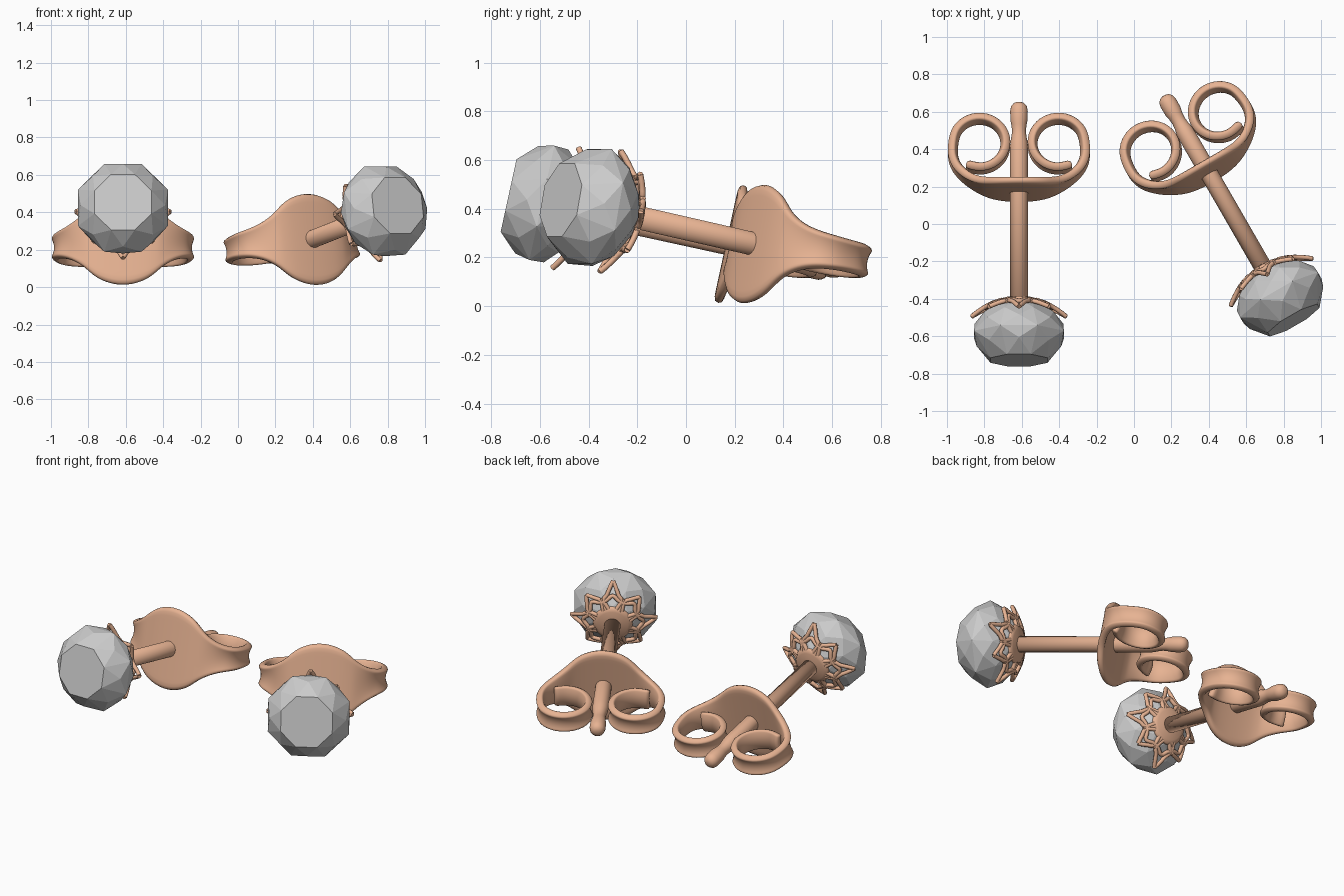
import bpy, bmesh
from math import sin, cos, pi, radians
from mathutils import Vector, Matrix

if "Cube" in bpy.data.objects:
    bpy.data.objects.remove(bpy.data.objects["Cube"])

# Local frame of one earring: x = across, y = along the post (back +), z = up,
# origin in the middle of the clutch plate.
gold = bpy.data.materials.new("rose_gold")
gold.diffuse_color = (0.80, 0.45, 0.29, 1)
gold.use_nodes = True
gold.node_tree.nodes["Principled BSDF"].inputs["Base Color"].default_value = gold.diffuse_color
parts = []


def add(name, data, mat=gold):
    ob = bpy.data.objects.new(name, data)
    bpy.context.collection.objects.link(ob)
    if mat:
        data.materials.append(mat)
    parts.append(ob)
    return ob


def mesh_object(name, verts, faces, mat=gold, smooth=True):
    me = bpy.data.meshes.new(name)
    bm = bmesh.new()
    vs = [bm.verts.new(v) for v in verts]
    for f in faces:
        bm.faces.new([vs[i] for i in f])
    bmesh.ops.remove_doubles(bm, verts=bm.verts, dist=1e-5)
    bmesh.ops.recalc_face_normals(bm, faces=bm.faces)
    for f in bm.faces:
        f.smooth = smooth
    bm.to_mesh(me)
    bm.free()
    return add(name, me, mat)


def catmull(pts, n):
    """Smooth sampling through control points of any dimension."""
    out = []
    for i in range(len(pts) - 1):
        a, b, c, d = (pts[max(i - 1, 0)], pts[i], pts[i + 1],
                      pts[min(i + 2, len(pts) - 1)])
        for k in range(n):
            t = k / n
            out.append([0.5 * (2 * q + (r - p) * t + (2 * p - 5 * q + 4 * r - s) * t * t
                               + (3 * q - p - 3 * r + s) * t ** 3)
                        for p, q, r, s in zip(a, b, c, d)])
    return out + [list(pts[-1])]


def lathe(name, profile, n=32):
    """Revolve (radius, y) points around the post axis."""
    verts = [(r * cos(2 * pi * k / n), y, r * sin(2 * pi * k / n))
             for r, y in profile for k in range(n)]
    faces = [(i * n + k, i * n + (k + 1) % n, (i + 1) * n + (k + 1) % n, (i + 1) * n + k)
             for i in range(len(profile) - 1) for k in range(n)]
    me_ob = None
    verts += [(0, profile[0][1], 0), (0, profile[-1][1], 0)]
    last = (len(profile) - 1) * n
    faces += [(k, (k + 1) % n, len(verts) - 2) for k in range(n)]
    faces += [(last + k, last + (k + 1) % n, len(verts) - 1) for k in range(n)]
    return mesh_object(name, verts, faces)


def cup_y(r):
    return -0.60 - 1.5 * r * r


# Faceted gem: hull of staggered octagonal rings (radius, y, phase)
rings = [(0.165, -0.935, 0.5), (0.226, -0.858, 0), (0.26, -0.795, 0.5),
         (0.237, -0.735, 0), (0.20, -0.685, 0.5), (0.115, -0.62, 0)]
bm = bmesh.new()
for r, y, ph in rings:
    for k in range(8):
        a = (k + ph) * pi / 4
        bm.verts.new((r * cos(a), y, r * sin(a)))
bmesh.ops.convex_hull(bm, input=bm.verts)
bmesh.ops.dissolve_limit(bm, angle_limit=radians(2), verts=bm.verts, edges=bm.edges)
bmesh.ops.recalc_face_normals(bm, faces=bm.faces)
gem_mesh = bpy.data.meshes.new("gem")
bm.to_mesh(gem_mesh)
bm.free()
add("gem", gem_mesh, None)

# Post with a friction notch and rounded tip
lathe("post", [(0.048, -0.615), (0.048, 0.22), (0.046, 0.26), (0.040, 0.29), (0.037, 0.32),
               (0.040, 0.35), (0.046, 0.38), (0.047, 0.43), (0.042, 0.455), (0.028, 0.471),
               (0.012, 0.477)])

# Solid hub of the setting
hub_r = [0.03, 0.06, 0.09, 0.112]
lathe("setting_hub", [(r, cup_y(r) + 0.010) for r in hub_r]
      + [(0.118, cup_y(0.118))] + [(r, cup_y(r) - 0.010) for r in reversed(hub_r)])

# Filigree: eight pointed wire petals, alternately long and short, plus a ring
cu = bpy.data.curves.new("filigree_cup", 'CURVE')
cu.dimensions = '3D'
cu.bevel_depth = 0.0125
cu.bevel_resolution = 2
cu.use_fill_caps = True


def wire(polar, closed=False):
    sp = cu.splines.new('POLY')
    sp.points.add(len(polar) - 1)
    for p, (r, a) in zip(sp.points, polar):
        p.co = (r * cos(a), cup_y(r), r * sin(a), 1)
    sp.use_cyclic_u = closed


for k in range(8):
    a0 = k * pi / 4
    tip = 0.252 if k % 2 == 0 else 0.222
    half = [(0.105, 13), (0.135, 18), (0.165, 18.5), (0.187, 10), (tip, 0)]
    for s in (1, -1):
        wire(catmull([(r, a0 + s * radians(d)) for r, d in half], 3))
    wire([(0.10, a0 + pi / 8), (0.172, a0 + pi / 8)])
    wire(catmull([(0.15, a0 - pi / 8), (0.158, a0 - 0.2), (0.178, a0),
                  (0.158, a0 + 0.2), (0.15, a0 + pi / 8)], 3))
add("filigree_cup", cu)

# Butterfly clutch: strip with a round middle whose ends curl into scrolls
half = [(0, 0, 0.25), (0.06, 0.001, 0.243), (0.12, 0.005, 0.22), (0.165, 0.012, 0.188),
        (0.21, 0.024, 0.145), (0.255, 0.043, 0.112), (0.30, 0.073, 0.088),
        (0.34, 0.115, 0.074), (0.364, 0.175, 0.067)]
for deg in range(0, 301, 30):
    a = radians(deg)
    half.append((0.211 + 0.152 * cos(a), 0.25 + 0.146 * sin(a), 0.063))
path = catmull([(-x, y, h) for x, y, h in reversed(half[1:])] + half, 2)
cols = 10
verts, faces = [], []
for i, (x, y, h) in enumerate(path):
    p, q = path[max(i - 1, 0)], path[min(i + 1, len(path) - 1)]
    inward = Vector((p[1] - q[1], q[0] - p[0])).normalized()
    groove = 0.018 * min(1, max(0, (0.16 - h) / 0.08))
    for j in range(cols + 1):
        t = 2 * j / cols - 1
        g = groove * (1 - t * t)
        verts.append((x + inward.x * g, y + inward.y * g, h * t))
w = cols + 1
for i in range(len(path) - 1):
    for j in range(cols):
        faces.append((i * w + j, i * w + j + 1, (i + 1) * w + j + 1, (i + 1) * w + j))
clutch = mesh_object("butterfly_clutch", verts, faces)
sol = clutch.modifiers.new("thickness", 'SOLIDIFY')
sol.thickness = 0.042
sol.offset = 0
sub = clutch.modifiers.new("round", 'SUBSURF')
sub.levels = sub.render_levels = 1

# Place the pair: (location, yaw, downward tilt)
poses = [((-0.615, 0.185, 0.255), 0, 12.3), ((0.395, 0.28, 0.255), 30, 11.2)]
for side, (loc, yaw, tilt) in zip(("left", "right"), poses):
    m = (Matrix.Translation(loc) @ Matrix.Rotation(radians(yaw), 4, 'Z')
         @ Matrix.Rotation(radians(-tilt), 4, 'X'))
    for ob in parts:
        o = ob
        if side == "right":
            o = ob.copy()
            bpy.context.collection.objects.link(o)
            o.name = ob.name.replace("left_", "right_")
        else:
            o.name = "left_" + ob.name
        o.matrix_world = m
